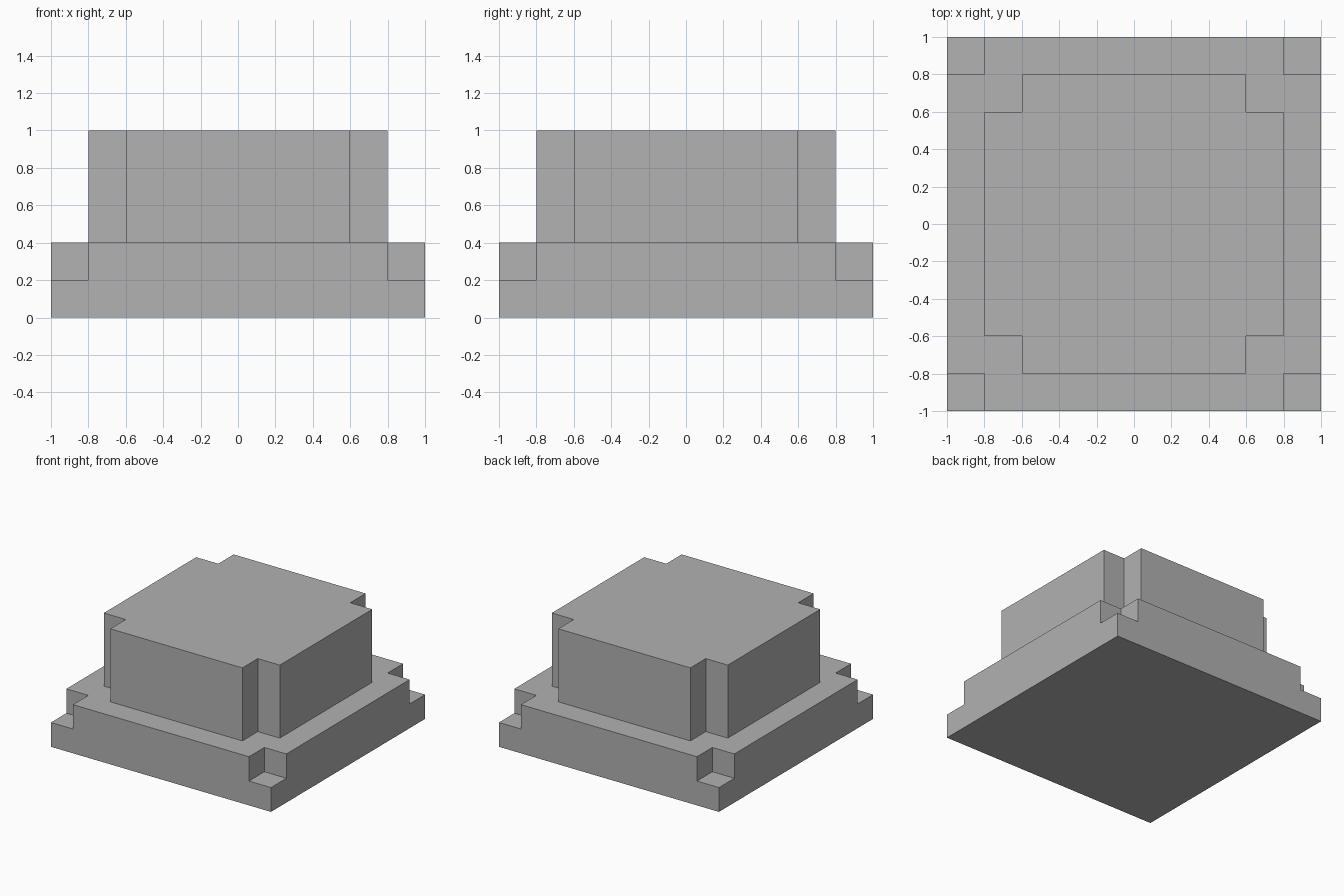
import bpy, bmesh, math

cube = bpy.data.objects.get("Cube")
if cube:
    bpy.data.objects.remove(cube, do_unlink=True)

# Single grey material
grey = bpy.data.materials.new("plain_grey")
grey.use_nodes = True
colour = (0.445, 0.445, 0.445, 1)
grey.diffuse_color = colour
grey.node_tree.nodes["Principled BSDF"].inputs["Base Color"].default_value = colour

# Square footprint, divided along the notch lines
bm = bmesh.new()
cuts = (-1, -0.8, -0.6, 0.6, 0.8, 1)
grid = [[bm.verts.new((x, y, 0)) for x in cuts] for y in cuts]
for low, high in zip(grid, grid[1:]):
    for i in range(len(cuts) - 1):
        bm.faces.new((low[i], low[i + 1], high[i + 1], high[i]))


def raise_faces(faces, height, keep=False):
    """Extrude a region upward and return its new top faces."""
    made = bmesh.ops.extrude_face_region(bm, geom=faces)["geom"]
    verts = [g for g in made if isinstance(g, bmesh.types.BMVert)]
    top = [g for g in made if isinstance(g, bmesh.types.BMFace)]
    bmesh.ops.translate(bm, verts=verts, vec=(0, 0, height))
    if not keep:
        old = [f for f in faces if f.is_valid]
        bmesh.ops.delete(bm, geom=old, context='FACES')
    return top


def notched(faces, outer, inner):
    """Pick a square region with its four corners left out."""
    picked = []
    for f in faces:
        c = f.calc_center_median()
        near, far = sorted((abs(c.x), abs(c.y)))
        if far < outer and near < inner:
            picked.append(f)
    return picked


# Base slab, notched plinth, notched upper block
top = raise_faces(list(bm.faces), 0.2, keep=True)
top = raise_faces(notched(top, 1, 0.8), 0.2)
raise_faces(notched(top, 0.8, 0.6), 0.6)

bmesh.ops.recalc_face_normals(bm, faces=bm.faces)
bmesh.ops.dissolve_limit(bm, angle_limit=math.radians(1),
                         verts=bm.verts, edges=bm.edges)

mesh = bpy.data.meshes.new("stepped_block")
bm.to_mesh(mesh)
bm.free()
mesh.materials.append(grey)
block = bpy.data.objects.new("stepped_block", mesh)
bpy.context.collection.objects.link(block)
